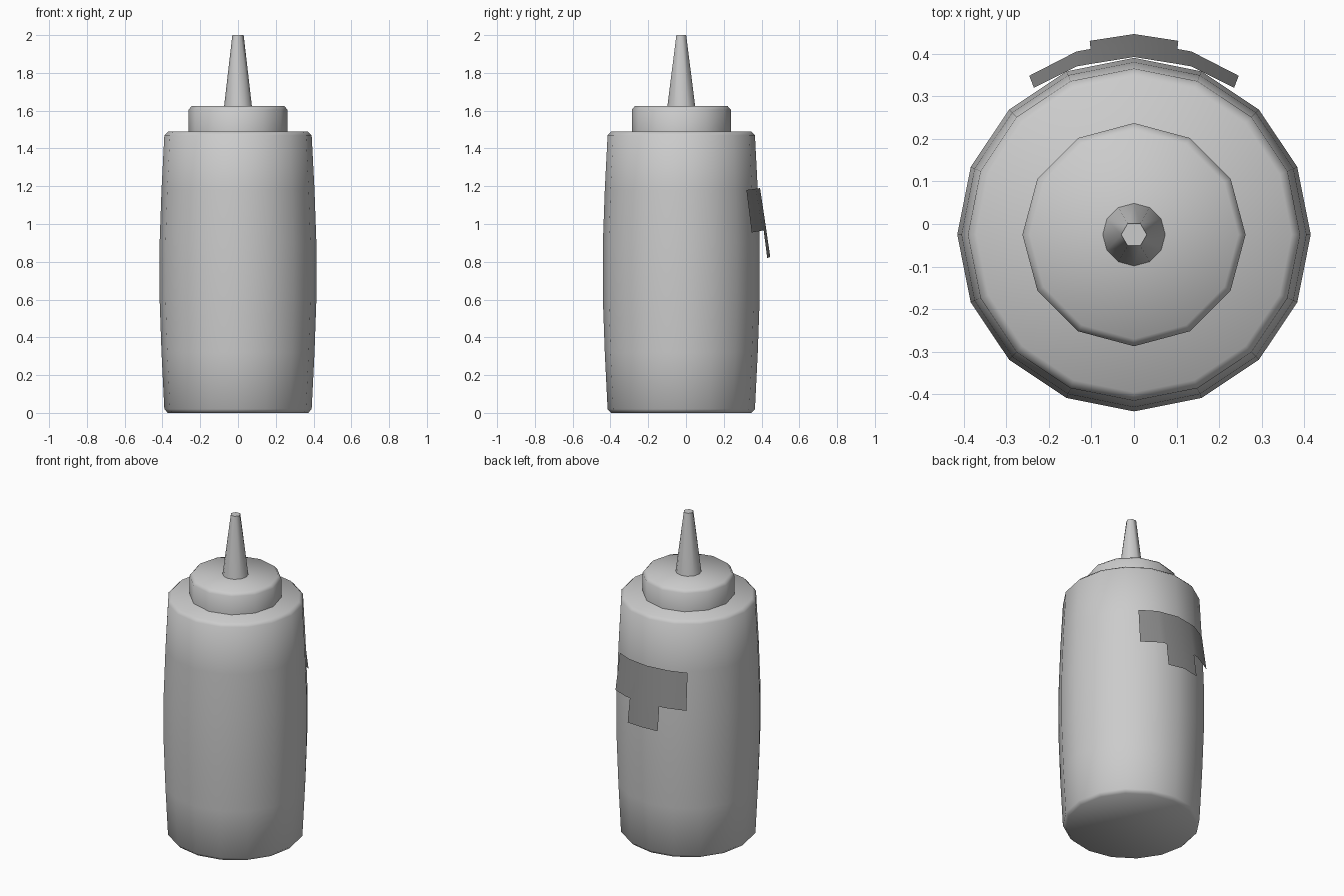
import bpy
import bmesh
from math import cos, sin, pi, radians

cube = bpy.data.objects.get("Cube")
if cube:
    bpy.data.objects.remove(cube, do_unlink=True)

AXIS_Y = -0.025


def make_material(name, value):
    mat = bpy.data.materials.new(name)
    mat.use_nodes = True
    colour = (value, value, value, 1)
    mat.diffuse_color = colour
    mat.node_tree.nodes["Principled BSDF"].inputs["Base Color"].default_value = colour
    return mat


def finish(name, bm, mat):
    mesh = bpy.data.meshes.new(name)
    bm.to_mesh(mesh)
    bm.free()
    mesh.materials.append(mat)
    obj = bpy.data.objects.new(name, mesh)
    bpy.context.collection.objects.link(obj)
    bpy.ops.object.select_all(action="DESELECT")
    obj.select_set(True)
    bpy.context.view_layer.objects.active = obj
    bpy.ops.object.shade_smooth_by_angle(angle=radians(60))
    return obj


def lathe(name, profile, sides, mat, pair_tip=False):
    """Closed solid of revolution; pair_tip halves the sides of the last ring."""
    bm = bmesh.new()
    rings = []
    for level, (r, z) in enumerate(profile):
        ring = []
        for i in range(sides):
            step = i - i % 2 if pair_tip and level == len(profile) - 1 else i
            a = 2 * pi * step / sides
            ring.append(bm.verts.new((r * cos(a), AXIS_Y + r * sin(a), z)))
        rings.append(ring)
    for low, high in zip(rings, rings[1:]):
        for i in range(sides):
            j = (i + 1) % sides
            bm.faces.new((low[i], low[j], high[j], high[i]))
    bm.faces.new(rings[0][::-1])
    bm.faces.new(rings[-1])
    bmesh.ops.remove_doubles(bm, verts=bm.verts, dist=0.0005)
    return finish(name, bm, mat)


plastic = make_material("grey plastic", 0.6)
label_grey = make_material("dark label grey", 0.27)

# Bulging bottle, chamfered at both ends
bottle = [(0.372, 0), (0.39, 0.02), (0.405, 0.32), (0.415, 0.6),
          (0.415, 0.9), (0.405, 1.18), (0.39, 1.47), (0.37, 1.49)]
lathe("bottle_body", bottle, 16, plastic)

# Screw cap and tapered nozzle
lathe("cap", [(0.262, 1.48), (0.262, 1.605), (0.245, 1.625)], 12, plastic)
lathe("nozzle", [(0.074, 1.62), (0.03, 2.0)], 12, plastic, pair_tip=True)

# Back label: half outline as (x, y, z) rows, mirrored across x
top = [(0, 0.392, 1.19), (0.1, 0.376, 1.188), (0.135, 0.37, 1.187), (0.235, 0.32, 1.18)]
middle = [(0, 0.425, 0.97), (0.102, 0.411, 0.967), (0.135, 0.405, 0.965), (0.246, 0.348, 0.955)]
tab = [(0, 0.446, 0.825), (0.104, 0.43, 0.82)]
bm = bmesh.new()
for side in (1, -1):
    for upper, lower in ((top, middle), (middle, tab)):
        for k in range(len(lower) - 1):
            quad = [upper[k], lower[k], lower[k + 1], upper[k + 1]]
            verts = [bm.verts.new((side * x, y, z)) for x, y, z in quad]
            bm.faces.new(verts if side < 0 else verts[::-1])
bmesh.ops.remove_doubles(bm, verts=bm.verts, dist=0.0005)
# Face the sheet outward, toward the back
bmesh.ops.recalc_face_normals(bm, faces=bm.faces)
bm.normal_update()
if sum(f.normal.y for f in bm.faces) < 0:
    bmesh.ops.reverse_faces(bm, faces=bm.faces)
finish("back_label", bm, label_grey)
